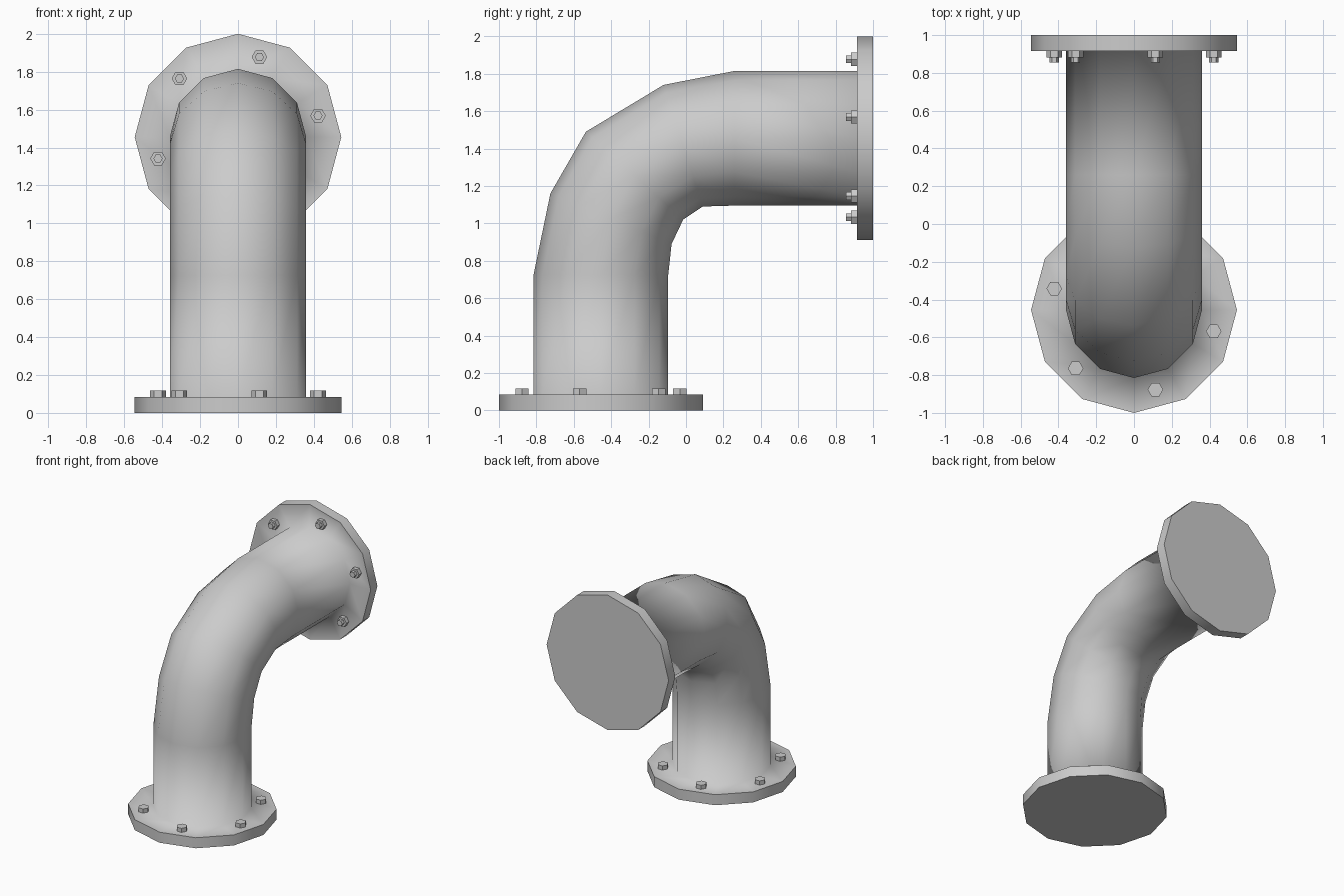
import bpy, bmesh, math
from mathutils import Matrix, Vector

if "Cube" in bpy.data.objects:
    bpy.data.objects.remove(bpy.data.objects["Cube"])

SIDES = 12
C = 0.455            # bottom flange centre is y = -C, upper flange centre is z = 2 - 0.545
TOP = 1.455
FLANGE_R, PIPE_R, THICK = 0.545, 0.36, 0.085


def finish(bm, name, smooth):
    bmesh.ops.recalc_face_normals(bm, faces=bm.faces)
    for f in bm.faces:
        f.smooth = smooth
    mesh = bpy.data.meshes.new(name)
    bm.to_mesh(mesh)
    bm.free()
    obj = bpy.data.objects.new(name, mesh)
    bpy.context.collection.objects.link(obj)
    return obj


# Elbow pipe with both flanges: rings as outer point, inner point (y, z), half width in x
def level(z, r):
    return ((-C - r, z), (-C + r, z), r)


def upright(y, r):
    return ((y, TOP + r), (y, TOP - r), r)


sections = [
    level(0, FLANGE_R), level(THICK, FLANGE_R), level(THICK, PIPE_R),
    level(0.725, PIPE_R),
    ((-0.725, 1.16), (-0.077, 0.89), PIPE_R),
    ((-0.535, 1.49), (-0.015, 1.02), PIPE_R),
    ((-0.12, 1.74), (0.09, 1.09), PIPE_R),
    upright(0.26, PIPE_R),
    upright(1 - THICK, PIPE_R), upright(1 - THICK, FLANGE_R), upright(1, FLANGE_R),
]
bm = bmesh.new()
rings = []
for outer, inner, rx in sections:
    a, b = Vector((0, *outer)), Vector((0, *inner))
    mid, half = (a + b) / 2, (a - b) / 2
    rings.append([])
    for k in range(SIDES):
        t = 2 * math.pi * k / SIDES
        rings[-1].append(bm.verts.new(mid + half * math.cos(t) + Vector((rx * math.sin(t), 0, 0))))
for r0, r1 in zip(rings, rings[1:]):
    for k in range(SIDES):
        j = (k + 1) % SIDES
        bm.faces.new((r0[k], r0[j], r1[j], r1[k]))
bm.faces.new(rings[0])
bm.faces.new(rings[-1])
# Crisp flange rims, soft blend where the pipe meets the flange
for i in (0, 1, -2, -1):
    for k in range(SIDES):
        bm.edges.get((rings[i][k], rings[i][(k + 1) % SIDES])).smooth = False
finish(bm, "flanged_elbow_pipe", True)


# Hexagonal bolts, built along local z, then placed on the flange
def hex_prism(bm, radius, z0, z1):
    rot = Matrix.Translation((0, 0, (z0 + z1) / 2))
    bmesh.ops.create_cone(bm, cap_ends=True, segments=6, radius1=radius, radius2=radius,
                          depth=z1 - z0, matrix=rot @ Matrix.Rotation(math.pi / 2, 4, 'Z'))


def bolt(name, matrix, stud):
    bm = bmesh.new()
    hex_prism(bm, 0.041, -0.01, 0.033)
    if stud:
        hex_prism(bm, 0.024, 0.03, 0.06)
    # put hexagon corners on the local x axis
    far = max(bm.verts, key=lambda v: v.co.x)
    bm.transform(Matrix.Rotation(-math.atan2(far.co.y, far.co.x), 4, 'Z'))
    finish(bm, name, False).matrix_world = matrix


for i in range(6):
    a = math.radians(15 + 60 * i)
    x, v = 0.437 * math.cos(a), 0.437 * math.sin(a)
    bolt(f"base_bolt_{i + 1}", Matrix.Translation((x, -C - v, THICK)), False)
    bolt(f"outlet_bolt_{i + 1}", Matrix.Translation((x, 1 - THICK, TOP + v))
         @ Matrix.Rotation(math.pi / 2, 4, 'X'), True)
